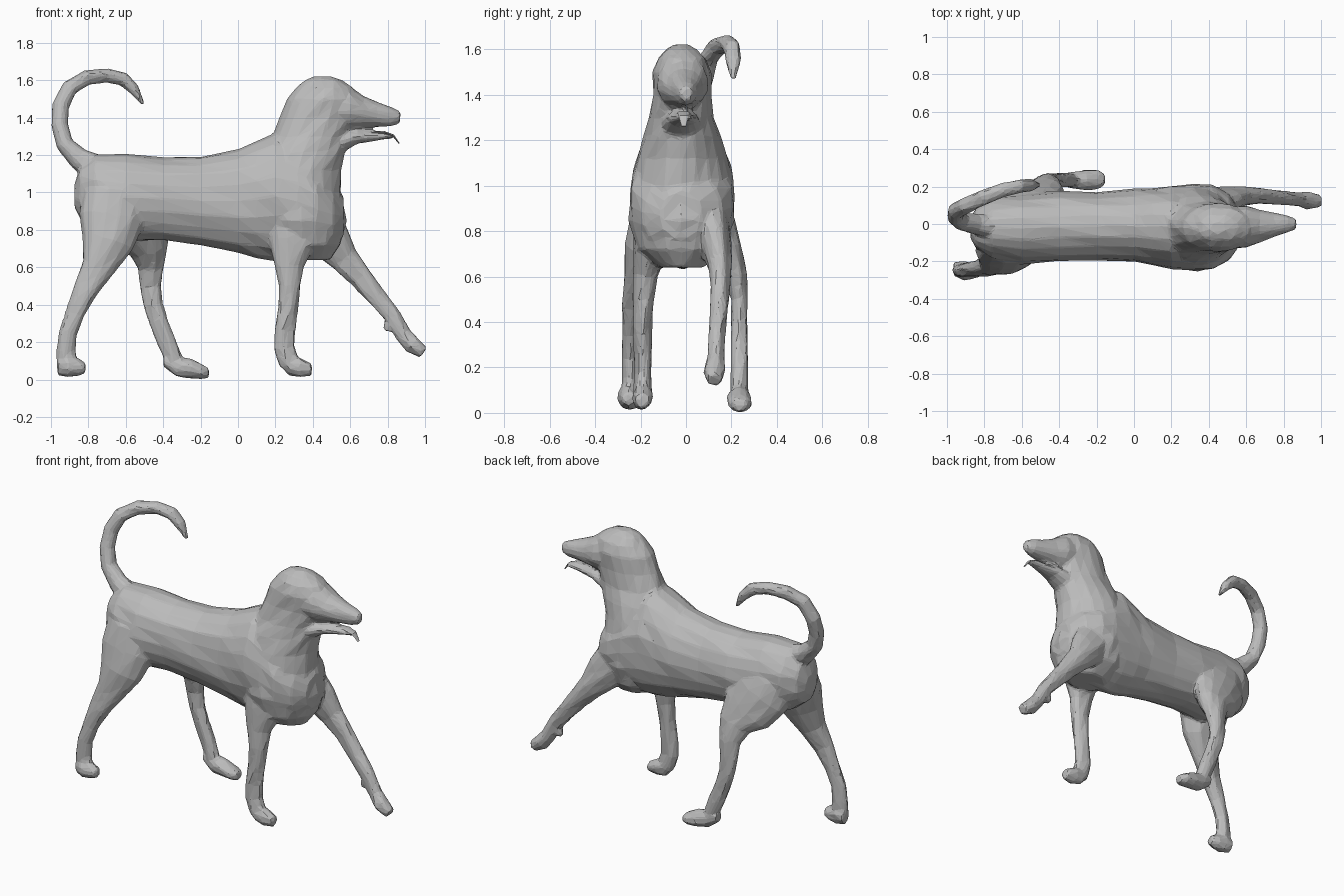
import bpy, bmesh, math, random
from mathutils import Vector

random.seed(4)
fur = bpy.data.materials.new("grey fur")
fur.diffuse_color = (0.5, 0.5, 0.5, 1)
bm = bmesh.new()


def loft(sections, axis=None, n=14, rough=0.006):
    """Closed tube; section = x, y, z, in-plane radius, sideways radius."""
    pts = [Vector(s[:3]) for s in sections]
    rings = []
    for i, s in enumerate(sections):
        t = Vector(axis) if axis else pts[min(i + 1, len(pts) - 1)] - pts[max(i - 1, 0)]
        t.normalize()
        side = Vector((0, 1, 0))
        side = (side - t * side.dot(t)).normalized()
        up = side.cross(t)
        ring = []
        for k in range(n):
            a = 2 * math.pi * k / n
            j = random.uniform(-rough, rough)
            ring.append(bm.verts.new(pts[i] + up * (s[3] + j) * math.cos(a)
                                     + side * (s[4] + j) * math.sin(a)))
        rings.append(ring)
    for a, b in zip(rings, rings[1:]):
        for k in range(n):
            bm.faces.new((a[k], a[(k + 1) % n], b[(k + 1) % n], b[k]))
    bm.faces.new(rings[0][::-1])
    bm.faces.new(rings[-1])


def finish(name):
    global bm
    bmesh.ops.recalc_face_normals(bm, faces=bm.faces)
    mesh = bpy.data.meshes.new(name)
    bm.to_mesh(mesh)
    bm.free()
    bm = bmesh.new()
    mesh.materials.append(fur)
    obj = bpy.data.objects.new(name, mesh)
    bpy.context.collection.objects.link(obj)
    return obj


# Torso, rump to chest
loft([(-.875, -.02, .98, .06, .05), (-.845, -.02, 1.0, .14, .11), (-.76, -.02, 1.0, .205, .165),
      (-.6, -.025, .975, .235, .19), (-.4, -.015, .965, .225, .188), (-.2, -.01, .955, .24, .185),
      (0, -.01, .955, .28, .195), (.1, -.012, .965, .312, .208), (.2, -.015, .98, .345, .222),
      (.32, -.02, .95, .31, .234), (.42, -.02, .91, .26, .226), (.51, -.015, .88, .18, .18),
      (.565, -.02, .87, .10, .09)], (1, 0, 0), 20)

# Chest, neck and skull
loft([(.36, -.02, .64, .13, .10), (.35, -.02, .72, .20, .19), (.34, -.02, .85, .24, .23),
      (.325, -.02, 1.0, .225, .222), (.32, -.02, 1.12, .228, .20), (.35, -.02, 1.22, .225, .168),
      (.385, -.02, 1.3, .205, .143), (.425, -.02, 1.4, .2, .128), (.455, -.02, 1.5, .192, .127),
      (.465, -.02, 1.56, .152, .107), (.455, -.02, 1.6, .10, .072), (.45, -.02, 1.622, .04, .03)],
     (0, 0, 1), 20)

# Muzzle, lower jaw and throat
loft([(.48, -.02, 1.46, .12, .115), (.6, -.015, 1.449, .117, .115), (.67, -.01, 1.43, .085, .09),
      (.75, -.005, 1.415, .067, .067), (.82, 0, 1.406, .052, .048), (.868, 0, 1.404, .032, .028)],
     (1, 0, 0), rough=.003)
loft([(.45, -.02, 1.27, .07, .10), (.57, -.02, 1.275, .055, .085), (.64, -.015, 1.298, .037, .068),
      (.7, -.01, 1.298, .028, .05), (.77, -.005, 1.303, .02, .036), (.835, 0, 1.3, .013, .022)],
     (1, 0, 0), rough=.001)

# Tail
loft([(-.74, -.02, 1.12, .08, .07), (-.85, 0, 1.18, .06, .057), (-.925, .015, 1.26, .048, .05),
      (-.955, .04, 1.36, .046, .046), (-.948, .07, 1.46, .046, .046), (-.9, .10, 1.56, .045, .044),
      (-.81, .14, 1.615, .043, .044), (-.7, .182, 1.627, .04, .038), (-.61, .205, 1.605, .038, .038),
      (-.555, .21, 1.55, .03, .036), (-.505, .21, 1.47, .01, .014)], None, 10, .004)

# Near hind leg and paw
loft([(-.66, -.11, 1.0, .165, .10), (-.675, -.14, .86, .172, .11), (-.7, -.18, .73, .14, .092),
      (-.75, -.212, .6, .087, .062), (-.81, -.235, .48, .066, .046), (-.867, -.242, .36, .053, .038),
      (-.908, -.245, .25, .05, .037), (-.922, -.247, .15, .052, .038), (-.912, -.25, .06, .052, .04)])
loft([(-.965, -.242, .075, .05, .038), (-.91, -.25, .07, .057, .05), (-.86, -.252, .065, .05, .046),
      (-.815, -.252, .06, .028, .03)], (1, 0, 0), 10)

# Far hind leg and paw
loft([(-.64, .07, 1.0, .17, .09), (-.6, .095, .9, .19, .1), (-.53, .135, .79, .165, .095),
      (-.475, .18, .7, .11, .074), (-.465, .22, .6, .071, .05), (-.465, .235, .5, .056, .038),
      (-.452, .235, .4, .051, .036), (-.42, .235, .3, .051, .036), (-.38, .235, .2, .05, .036),
      (-.34, .235, .1, .048, .038)])
loft([(-.4, .235, .1, .03, .03), (-.33, .235, .07, .053, .045), (-.25, .235, .057, .055, .056),
      (-.19, .235, .042, .04, .05), (-.155, .235, .036, .024, .03)], (1, 0, 0), 10)

# Near front leg and paw
loft([(.3, -.13, .85, .16, .10), (.29, -.155, .73, .125, .08), (.275, -.18, .61, .078, .055),
      (.275, -.19, .5, .06, .045), (.265, -.19, .38, .055, .041), (.25, -.19, .26, .053, .038),
      (.247, -.19, .17, .053, .038), (.275, -.19, .08, .054, .04)])
loft([(.225, -.19, .12, .045, .033), (.27, -.19, .08, .058, .044), (.33, -.19, .067, .053, .046),
      (.395, -.19, .052, .03, .034)], (1, 0, 0), 10)

# Far front leg reaching forward, with heel pad
loft([(.4, .10, .86, .14, .09), (.49, .13, .75, .115, .07), (.57, .148, .648, .08, .05),
      (.66, .15, .543, .06, .043), (.745, .145, .44, .054, .039), (.82, .135, .345, .046, .037),
      (.885, .13, .24, .043, .037), (.93, .125, .185, .051, .048), (.992, .125, .143, .034, .034)])
loft([(.84, .135, .32, .03, .026), (.805, .135, .285, .034, .028), (.788, .135, .262, .016, .016)],
     None, 8, .002)

# Fuse the forms into one faceted skin
body = finish("dog_body")
m = body.modifiers.new("fuse", 'REMESH')
m.mode = 'VOXEL'
m.voxel_size = 0.011
m = body.modifiers.new("soften", 'SMOOTH')
m.factor = 0.5
m.iterations = 3
m = body.modifiers.new("facets", 'DECIMATE')
m.ratio = 0.06

# Tongue hanging over the lower jaw
loft([(.68, -.01, 1.318, .008, .03), (.78, -.01, 1.322, .007, .028), (.83, -.01, 1.305, .006, .022),
      (.862, -.01, 1.262, .003, .01)], None, 8, 0)
finish("tongue")
